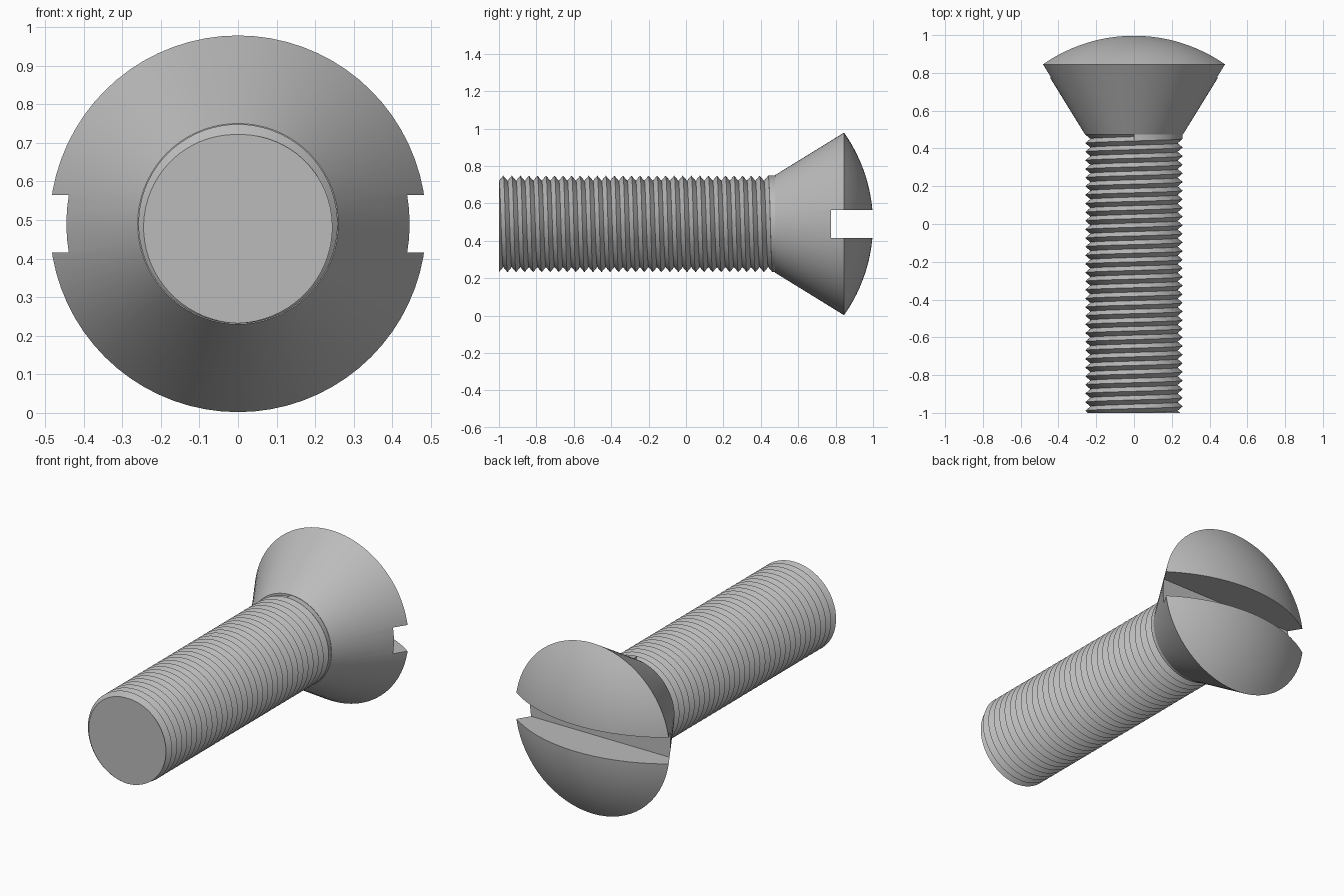
import bpy, bmesh, math
from mathutils import Vector

cube = bpy.data.objects.get("Cube")
if cube:
    bpy.data.objects.remove(cube, do_unlink=True)

SEG = 72                      # sides around the axis
AXIS_Z = 0.49
CREST, ROOT = 0.258, 0.231    # thread radii
PITCH = 0.0457
END_Y, RUNOUT_Y, NECK_Y = -1.0, 0.44, 0.475
RIM_Y, RIM_R = 0.845, 0.488
SLOT_Y, SLOT_HALF = 0.775, 0.075

steel = bpy.data.materials.new("steel_grey")
steel.diffuse_color = (0.5, 0.5, 0.5, 1)
steel.use_nodes = True
steel.node_tree.nodes["Principled BSDF"].inputs["Base Color"].default_value = (0.5, 0.5, 0.5, 1)


def point(radius, y, angle):
    """Point around the screw axis; the angle runs from the top towards +x."""
    return Vector((radius * math.sin(angle), y, AXIS_Z + radius * math.cos(angle)))


def finish(bm, name):
    bmesh.ops.remove_doubles(bm, verts=bm.verts, dist=1e-5)
    bmesh.ops.recalc_face_normals(bm, faces=bm.faces)
    mesh = bpy.data.meshes.new(name)
    bm.to_mesh(mesh)
    bm.free()
    mesh.materials.append(steel)
    obj = bpy.data.objects.new(name, mesh)
    bpy.context.collection.objects.link(obj)
    return obj


def smooth(obj):
    bpy.ops.object.select_all(action="DESELECT")
    obj.select_set(True)
    bpy.context.view_layer.objects.active = obj
    bpy.ops.object.shade_smooth_by_angle(angle=math.radians(30))


def skin(bm, columns):
    """Join neighbouring columns of points with quads."""
    cols = [[bm.verts.new(p) for p in col] for col in columns]
    for a, b in zip(cols, cols[1:]):
        for i in range(len(a) - 1):
            bm.faces.new((a[i], a[i + 1], b[i + 1], b[i]))
    return cols


# Threaded shank: right-handed V ridge, cut square at both ends
def thread_point(row, angle):
    turn = angle / math.tau - 0.5
    y = END_Y + PITCH * (row / 2 + turn)
    y = min(max(y, END_Y), NECK_Y)
    u = ((y - END_Y) / PITCH - turn) % 1
    radius = ROOT + (CREST - ROOT) * abs(2 * u - 1)
    return point(radius, y, angle)


rows = range(-2, int(2 * (NECK_Y - END_Y) / PITCH) + 4)
bm = bmesh.new()
skin(bm, [[thread_point(r, math.tau * s / SEG) for r in rows] for s in range(SEG + 1)])
bmesh.ops.remove_doubles(bm, verts=bm.verts, dist=1e-5)
bmesh.ops.dissolve_degenerate(bm, edges=bm.edges, dist=1e-6)
bmesh.ops.holes_fill(bm, edges=[e for e in bm.edges if e.is_boundary], sides=0)
smooth(finish(bm, "threaded_shank"))

# Neck: plain collar whose front edge follows the thread for one turn
bm = bmesh.new()
columns = []
for s in range(SEG + 1):
    a = math.tau * s / SEG
    start = min(RUNOUT_Y + PITCH * s / SEG, NECK_Y)
    columns.append([point(ROOT - 0.01, start, a), point(CREST, start, a),
                    point(CREST, NECK_Y + 0.002, a), point(ROOT - 0.01, NECK_Y + 0.002, a)])
cols = skin(bm, columns)
bm.faces.new(cols[0])
smooth(finish(bm, "neck_collar"))

# Head: countersunk cone with a domed top
rise = 1.0 - RIM_Y
dome_r = (RIM_R ** 2 + rise ** 2) / (2 * rise)
half = math.asin(RIM_R / dome_r)
profile = [(0, NECK_Y), (0.26, NECK_Y), (RIM_R, RIM_Y)]
for i in range(11, -1, -1):
    t = half * i / 12
    profile.append((dome_r * math.sin(t), 1.0 - dome_r * (1 - math.cos(t))))
bm = bmesh.new()
skin(bm, [[point(r, y, math.tau * s / SEG) for r, y in profile] for s in range(SEG + 1)])
bmesh.ops.remove_doubles(bm, verts=bm.verts, dist=1e-5)
bmesh.ops.dissolve_degenerate(bm, edges=bm.edges, dist=1e-6)
head = finish(bm, "countersunk_head")

# Driver slot across the head
bm = bmesh.new()
bmesh.ops.create_cube(bm, size=1)
for v in bm.verts:
    v.co = Vector((v.co.x * 2, SLOT_Y + (v.co.y + 0.5) * 0.5, AXIS_Z + v.co.z * 2 * SLOT_HALF))
cutter = finish(bm, "slot_cutter")
cutter.hide_render = True
cut = head.modifiers.new("slot", "BOOLEAN")
cut.operation, cut.solver, cut.object = "DIFFERENCE", "EXACT", cutter
bpy.context.view_layer.objects.active = head
bpy.ops.object.modifier_apply(modifier=cut.name)
bpy.data.objects.remove(cutter, do_unlink=True)
smooth(head)
